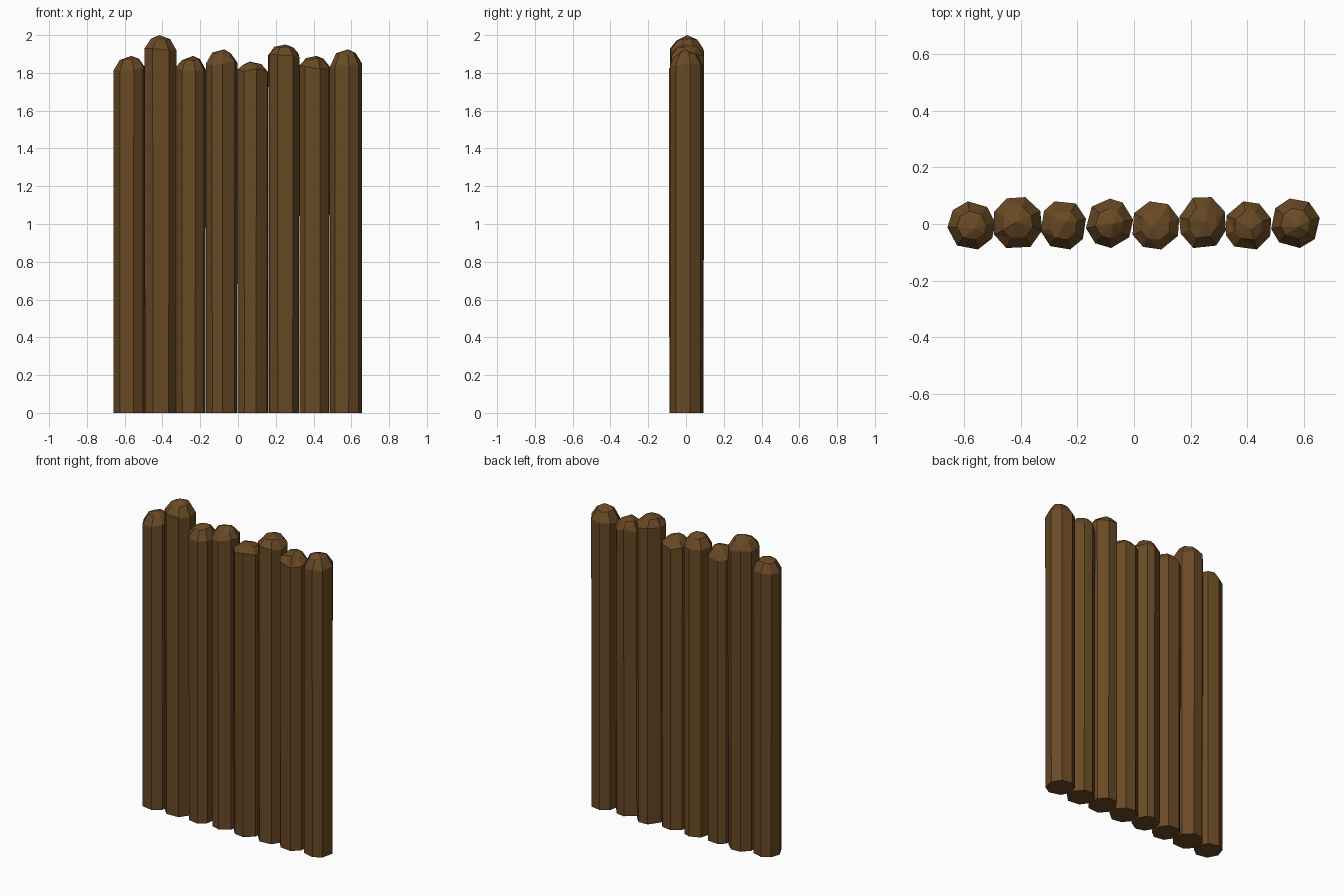
import bpy, bmesh, math, random

if "Cube" in bpy.data.objects:
    bpy.data.objects.remove(bpy.data.objects["Cube"])

random.seed(4)

wood = bpy.data.materials.new("brown wood")
wood.diffuse_color = (0.140, 0.067, 0.018, 1)
wood.use_nodes = True
wood.node_tree.nodes["Principled BSDF"].inputs["Base Color"].default_value = wood.diffuse_color

# left x, right x, front y, back y, shoulder height, top height, rotation in degrees
LOGS = [
    (-0.66, -0.49, -0.09, 0.08, 1.82, 1.89, 10),
    (-0.495, -0.325, -0.085, 0.095, 1.92, 2.00, 25),
    (-0.33, -0.17, -0.09, 0.08, 1.82, 1.89, 15),
    (-0.17, -0.003, -0.085, 0.09, 1.85, 1.925, 5),
    (-0.005, 0.16, -0.09, 0.08, 1.81, 1.86, 20),
    (0.16, 0.325, -0.085, 0.095, 1.89, 1.95, 28),
    (0.325, 0.485, -0.09, 0.08, 1.83, 1.89, 15),
    (0.485, 0.657, -0.085, 0.09, 1.84, 1.925, 8),
]
SIDES = 8


def make_log(index, x0, x1, y0, y1, shoulder, top, turn):
    cx, cy, rx, ry = (x0 + x1) / 2, (y0 + y1) / 2, (x1 - x0) / 2, (y1 - y0) / 2
    # irregular outline, stretched to fill the log's width and depth
    angles = [math.radians(turn + 360 * (i + random.uniform(-.15, .15)) / SIDES)
              for i in range(SIDES)]
    us, vs = [math.cos(a) for a in angles], [math.sin(a) for a in angles]

    def fit(vals):
        lo, hi = min(vals), max(vals)
        return [2 * (v - lo) / (hi - lo) - 1 for v in vals]
    us, vs = fit(us), fit(vs)

    bm = bmesh.new()

    def ring(scale, z, wobble):
        return [bm.verts.new((cx + u * rx * scale, cy + v * ry * scale,
                              z + (random.uniform(-wobble, wobble) if wobble else 0)))
                for u, v in zip(us, vs)]

    # trunk, shoulder and hewn dome
    rings = [ring(0.98, 0, 0), ring(1.0, shoulder, 0.012),
             ring(0.6, shoulder + (top - shoulder) * 0.72, 0.006)]
    apex = bm.verts.new((cx + random.uniform(-.015, .015),
                         cy + random.uniform(-.015, .015), top))
    bm.faces.new(rings[0][::-1])
    for low, high in zip(rings, rings[1:]):
        for i in range(SIDES):
            j = (i + 1) % SIDES
            bm.faces.new((low[i], low[j], high[j], high[i]))
    for i in range(SIDES):
        bm.faces.new((rings[-1][i], rings[-1][(i + 1) % SIDES], apex))
    bmesh.ops.triangulate(bm, faces=[f for f in bm.faces if f.calc_center_median().z > 1.5])
    bmesh.ops.recalc_face_normals(bm, faces=bm.faces)

    mesh = bpy.data.meshes.new(f"log_{index}")
    bm.to_mesh(mesh)
    bm.free()
    mesh.materials.append(wood)
    bpy.context.collection.objects.link(bpy.data.objects.new(f"log_{index}", mesh))


for n, log in enumerate(LOGS, 1):
    make_log(n, *log)
